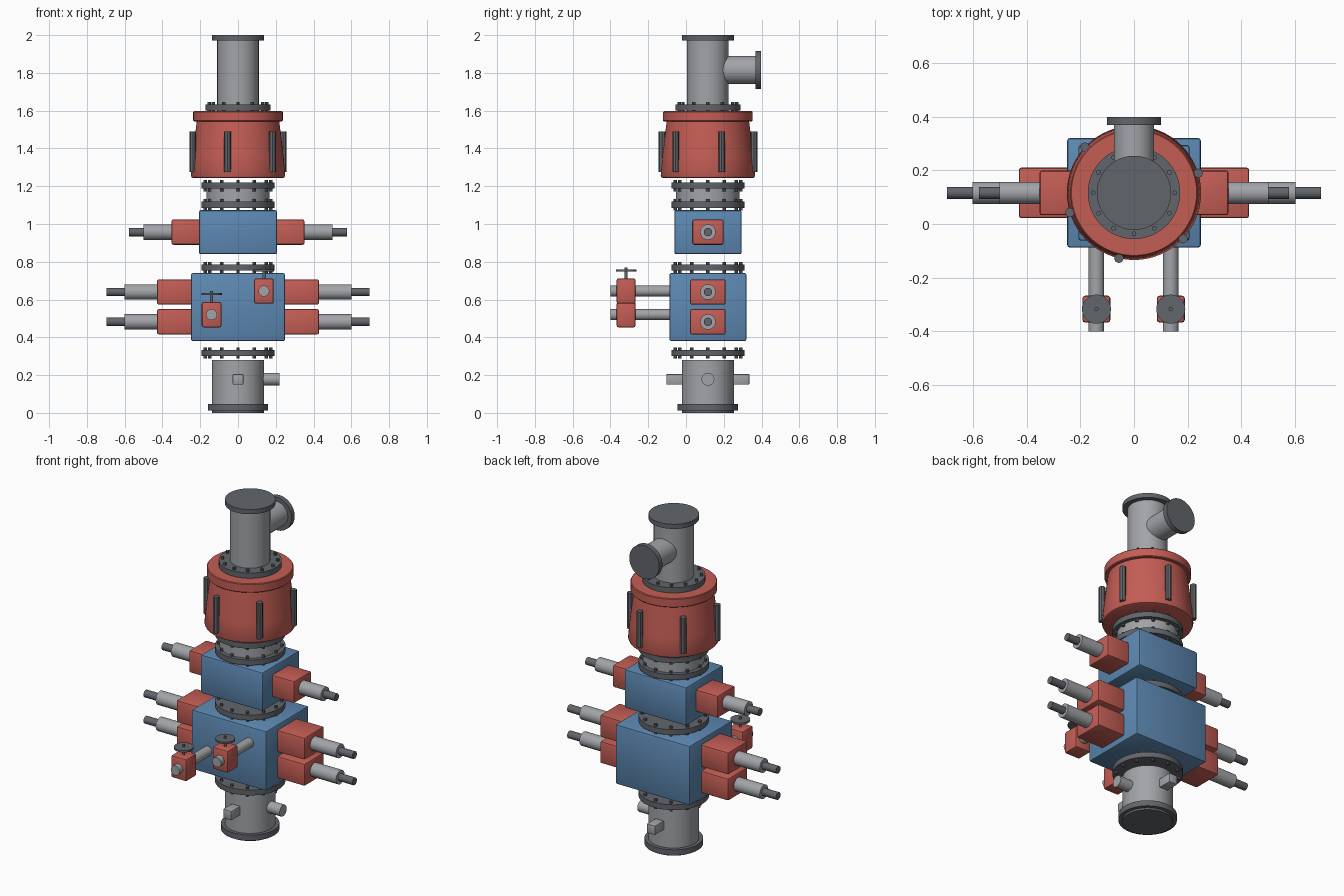
import bpy, bmesh, math
from mathutils import Vector

cube = bpy.data.objects.get("Cube")
if cube:
    bpy.data.objects.remove(cube, do_unlink=True)

CY = 0.116  # y of the main vertical axis


def material(name, rgb):
    m = bpy.data.materials.new(name)
    m.use_nodes = True
    m.diffuse_color = (*rgb, 1)
    m.node_tree.nodes["Principled BSDF"].inputs["Base Color"].default_value = (*rgb, 1)
    return m


RED = material("red paint", (0.55, 0.11, 0.09))
BLUE = material("blue paint", (0.11, 0.25, 0.45))
STEEL = material("light steel", (0.36, 0.37, 0.39))
DARK = material("dark steel", (0.12, 0.13, 0.145))


def finish(name, bm, mat, smooth=True):
    mesh = bpy.data.meshes.new(name)
    bmesh.ops.recalc_face_normals(bm, faces=bm.faces)
    bm.to_mesh(mesh)
    bm.free()
    mesh.materials.append(mat)
    ob = bpy.data.objects.new(name, mesh)
    bpy.context.collection.objects.link(ob)
    if smooth:
        bpy.ops.object.select_all(action="DESELECT")
        ob.select_set(True)
        bpy.context.view_layer.objects.active = ob
        bpy.ops.object.shade_smooth_by_angle(angle=math.radians(35))
    return ob


def add_rod(bm, a, b, r, sides):
    a, b = Vector(a), Vector(b)
    axis = b - a
    made = bmesh.ops.create_cone(bm, cap_ends=True, segments=sides, radius1=r,
                                 radius2=r, depth=axis.length)
    spin = Vector((0, 0, 1)).rotation_difference(axis).to_matrix()
    for v in made["verts"]:
        v.co = spin @ v.co + (a + b) / 2


def rod(name, a, b, r, mat, sides=48):
    bm = bmesh.new()
    add_rod(bm, a, b, r, sides)
    return finish(name, bm, mat)


def column(name, z0, z1, r, mat):
    return rod(name, (0, CY, z0), (0, CY, z1), r, mat, 64)


def block(name, lo, hi, mat, bevel=0.01):
    lo, hi = Vector(lo), Vector(hi)
    bm = bmesh.new()
    bmesh.ops.create_cube(bm, size=1)
    for v in bm.verts:
        v.co = (lo + hi) / 2 + v.co * (hi - lo)
    bmesh.ops.bevel(bm, geom=bm.edges[:], offset=bevel, segments=2,
                    profile=0.5, affect="EDGES")
    return finish(name, bm, mat)


def lathe(name, profile, mat):
    bm = bmesh.new()
    verts = [bm.verts.new((r, CY, z)) for r, z in profile]
    edges = [bm.edges.new(p) for p in zip(verts, verts[1:])]
    bmesh.ops.spin(bm, geom=verts + edges, cent=(0, CY, 0), axis=(0, 0, 1),
                   angle=math.tau, steps=64)
    bmesh.ops.remove_doubles(bm, verts=bm.verts, dist=0.0001)
    return finish(name, bm, mat)


def ring_of_rods(name, count, radius, z0, z1, r, sides, start=0):
    bm = bmesh.new()
    for i in range(count):
        t = math.radians(start) + math.tau * i / count
        x, y = radius * math.cos(t), CY + radius * math.sin(t)
        add_rod(bm, (x, y, z0), (x, y, z1), r, sides)
    return finish(name, bm, DARK, False)


def bolted_flange(name, z, r):
    column(name, z - 0.016, z + 0.016, r, DARK)
    ring_of_rods(name + "_bolts", 12, r - 0.02, z - 0.03, z + 0.03, 0.009, 8)


# Wellhead spool with side outlets
column("base_plate", 0, 0.014, 0.138, DARK)
column("base_flange", 0.012, 0.046, 0.16, DARK)
column("wellhead_body", 0.04, 0.28, 0.138, STEEL)
rod("wellhead_side_outlet", (0.1, CY, 0.178), (0.22, CY, 0.178), 0.034, STEEL)
for side, end in (("front", -0.22), ("back", 0.22)):
    y0, y1 = sorted((CY + end / 2, CY + end))
    block("wellhead_" + side + "_outlet", (-0.028, y0, 0.15), (0.028, y1, 0.206),
          STEEL, 0.005)

# Bolted flanges between the bodies
for name, z, r in (("wellhead_flange", 0.317, 0.193), ("middle_flange", 0.77, 0.193),
                   ("neck_lower_flange", 1.102, 0.193),
                   ("neck_upper_flange", 1.203, 0.193), ("riser_flange", 1.617, 0.172)):
    bolted_flange(name, z, r)
column("neck", 1.11, 1.195, 0.168, STEEL)

# Ram bodies
block("lower_ram_body", (-0.249, CY - 0.204, 0.38), (0.249, CY + 0.204, 0.74), BLUE)
block("upper_ram_body", (-0.207, CY - 0.178, 0.84), (0.207, CY + 0.178, 1.073), BLUE)


# Ram actuators, mirrored on both sides: bonnet, cylinder and piston rod
def actuator(name, z, x0, x1, x2, x3, half_y, half_z):
    for s, side in ((-1, "right"), (1, "left")):
        a, b = sorted((s * (x0 - 0.02), s * x1))
        block(f"{name}_bonnet_{side}", (a, CY - half_y, z - half_z),
              (b, CY + half_y, z + half_z), RED)
        rod(f"{name}_cylinder_{side}", (s * (x1 - 0.02), CY, z), (s * x2, CY, z),
            0.041, STEEL)
        rod(f"{name}_piston_{side}", (s * (x2 - 0.02), CY, z), (s * x3, CY, z),
            0.022, DARK, 24)


actuator("bottom_ram", 0.482, 0.249, 0.429, 0.602, 0.697, 0.094, 0.067)
actuator("middle_ram", 0.64, 0.249, 0.429, 0.602, 0.697, 0.094, 0.067)
actuator("top_ram", 0.957, 0.207, 0.352, 0.5, 0.577, 0.083, 0.067)

# Front valves with line, body, stem and handwheel
VY = -0.317
for name, x, z in (("lower_valve", -0.14, 0.52), ("upper_valve", 0.137, 0.645)):
    rod(name + "_pipe", (x, -0.07, z), (x, -0.4, z), 0.029, STEEL)
    block(name + "_body", (x - 0.052, VY - 0.05, z - 0.067),
          (x + 0.052, VY + 0.05, z + 0.067), RED)
    rod(name + "_stem", (x, VY, z + 0.06), (x, VY, z + 0.126), 0.008, DARK, 16)
    rod(name + "_handwheel", (x, VY, z + 0.103), (x, VY, z + 0.114), 0.054, DARK)

# Annular preventer: tapered drum, cap and upright studs
lathe("annular_drum", [(0, 1.243), (0.238, 1.243), (0.246, 1.247), (0.25, 1.257),
                       (0.241, 1.36), (0.218, 1.545), (0, 1.545)], RED)
lathe("annular_cap", [(0, 1.543), (0.233, 1.543), (0.237, 1.547), (0.237, 1.593),
                      (0.233, 1.597), (0, 1.597)], RED)
ring_of_rods("annular_studs", 6, 0.25, 1.274, 1.49, 0.018, 8, 17)

# Riser with top flange and rear outlet
column("riser", 1.597, 1.98, 0.11, STEEL)
column("riser_top_flange", 1.972, 2.0, 0.138, DARK)
rod("flow_outlet", (0, CY, 1.815), (0, 0.38, 1.815), 0.075, STEEL)
rod("flow_outlet_flange", (0, 0.368, 1.815), (0, 0.398, 1.815), 0.1, DARK)
